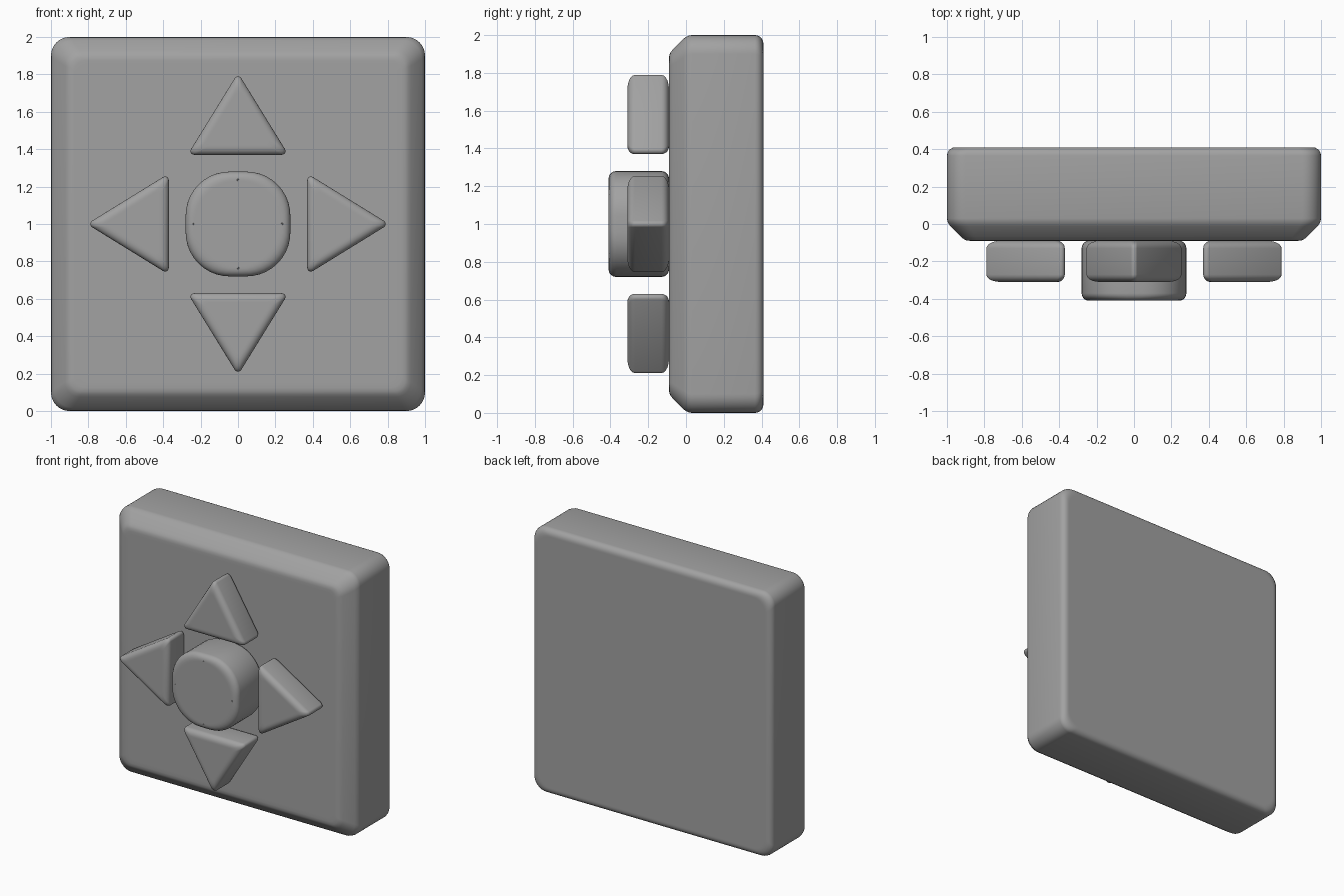
import bpy
import bmesh
from math import sin, cos, tan, atan2, pi, radians
from mathutils import Vector, Matrix

cube = bpy.data.objects.get("Cube")
if cube:
    bpy.data.objects.remove(cube, do_unlink=True)

# One plain grey for every part
GREY = (0.36, 0.36, 0.36, 1.0)
grey = bpy.data.materials.new("plain grey")
grey.use_nodes = True
grey.diffuse_color = GREY
grey.node_tree.nodes["Principled BSDF"].inputs["Base Color"].default_value = GREY


def outline(corners, inradius, inset, radius, steps):
    """Inset polygon with rounded corners; the incentre is the origin."""
    points = []
    n = len(corners)
    scale = 1 - (inset + radius) / inradius
    for i, corner in enumerate(corners):
        before = corner - corners[i - 1]
        after = corners[(i + 1) % n] - corner
        start = atan2(before.y, before.x) - pi / 2
        turn = (atan2(after.y, after.x) - pi / 2 - start) % (2 * pi)
        for s in range(steps + 1):
            a = start + turn * s / steps
            points.append(corner * scale + radius * Vector((cos(a), sin(a))))
    return points


def rounded_prism(name, corners, inradius, layers, steps, matrix):
    """Stack outlines given as (inset, y, corner radius), from back to front."""
    bm = bmesh.new()
    rings = []
    for inset, y, radius in layers:
        ring = outline(corners, inradius, inset, radius, steps)
        rings.append([bm.verts.new((p.x, y, p.y)) for p in ring])
    for a, b in zip(rings, rings[1:]):
        for i in range(len(a)):
            j = (i + 1) % len(a)
            bm.faces.new((a[i], a[j], b[j], b[i]))
    bm.faces.new(rings[0])
    bm.faces.new(rings[-1])
    bmesh.ops.recalc_face_normals(bm, faces=bm.faces)
    mesh = bpy.data.meshes.new(name)
    bm.to_mesh(mesh)
    bm.free()
    mesh.materials.append(grey)
    obj = bpy.data.objects.new(name, mesh)
    bpy.context.collection.objects.link(obj)
    obj.matrix_world = matrix
    bpy.ops.object.select_all(action='DESELECT')
    obj.select_set(True)
    bpy.context.view_layer.objects.active = obj
    bpy.ops.object.shade_smooth_by_angle(angle=radians(40))
    return obj


def soft_layers(back, front, edge, radius, steps=5):
    """Layers of a prism with rounded back and front rims."""
    arc = [(edge * (1 - sin(a)), edge * (1 - cos(a)))
           for a in (pi / 2 * s / steps for s in range(steps + 1))]
    rear = [(d, back - h, radius) for d, h in arc]
    fore = [(d, front + h, radius) for d, h in reversed(arc)]
    flat = edge + 0.01
    return [(flat, back, radius)] + rear + fore + [(flat, front, radius)]


def square(half):
    return [Vector(c) * half for c in ((-1, -1), (1, -1), (1, 1), (-1, 1))]


middle = Matrix.Translation((0, 0, 1))

# Housing: rounded rear rim, chamfered front rim
rear = soft_layers(0.41, -0.09, 0.045, 0.1)[:7]
front = [(0, 0.03, 0.1), (0.004, 0.01, 0.1), (0.018, -0.012, 0.1),
         (0.075, -0.069, 0.08), (0.09, -0.081, 0.07),
         (0.105, -0.088, 0.065), (0.125, -0.09, 0.06), (0.15, -0.09, 0.05)]
rounded_prism("housing", square(1), 1, rear + front, 8, middle)

# Round centre button
rounded_prism("centre_button", square(0.28), 0.28,
              soft_layers(-0.09, -0.41, 0.04, 0.235), 10, middle)

# Four triangular arrow buttons pointing away from the centre
half_base, height, base = 0.27, 0.438, 0.37
inradius = half_base * tan(atan2(height, half_base) / 2)
triangle = [Vector((-half_base, -inradius)), Vector((half_base, -inradius)),
            Vector((0, height - inradius))]
for i, side in enumerate(("up", "right", "down", "left")):
    place = (middle @ Matrix.Rotation(-i * pi / 2, 4, 'Y').inverted()
             @ Matrix.Translation((0, 0, base + inradius)))
    rounded_prism(side + "_arrow_button", triangle, inradius,
                  soft_layers(-0.09, -0.31, 0.04, 0.02), 5, place)
